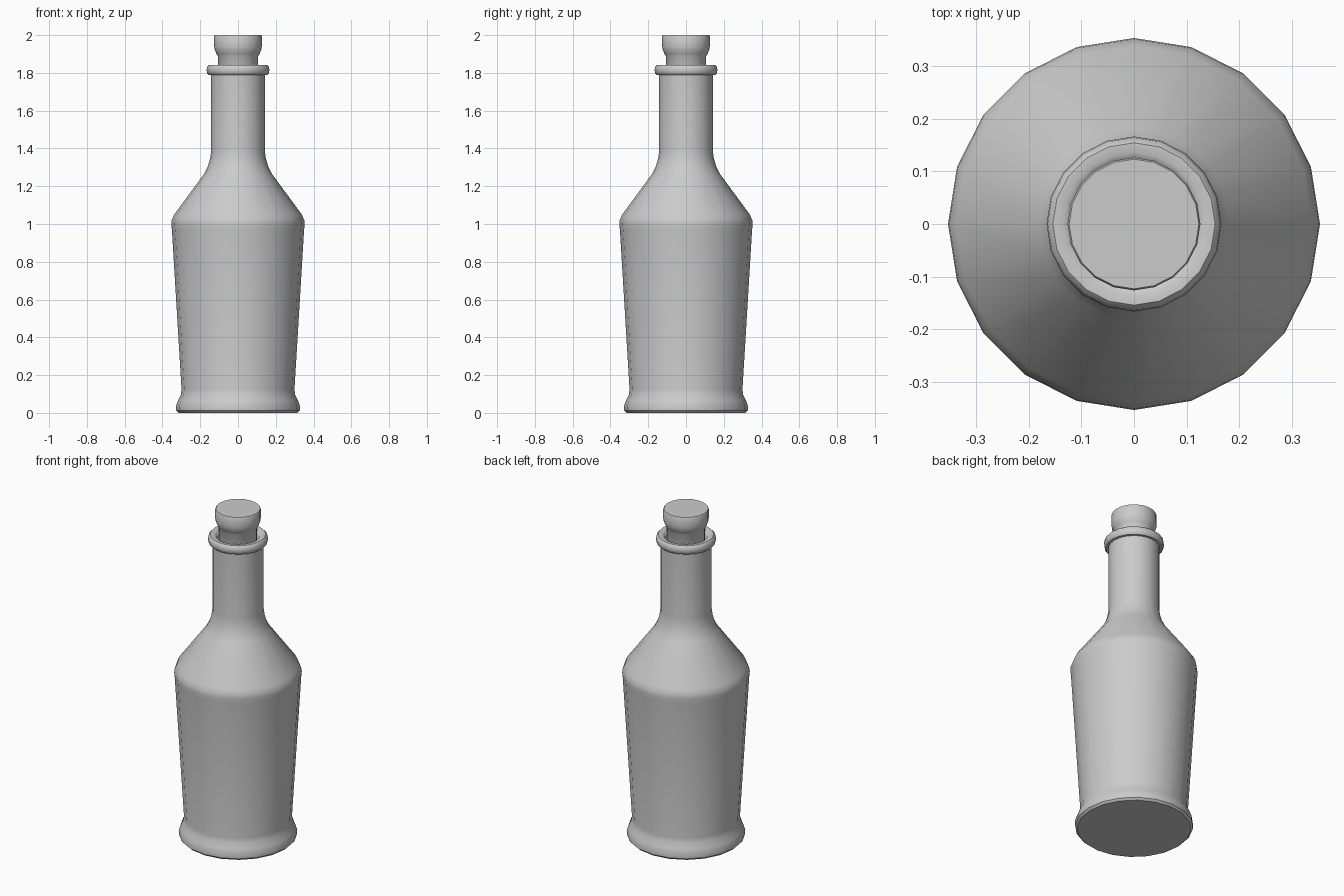
import bpy, bmesh, math

SIDES = 20
cube = bpy.data.objects.get("Cube")
if cube:
    bpy.data.objects.remove(cube, do_unlink=True)

grey = bpy.data.materials.new("light grey")
grey.use_nodes = True
color = (0.6, 0.6, 0.6, 1)
grey.diffuse_color = color
grey.node_tree.nodes["Principled BSDF"].inputs["Base Color"].default_value = color


def lathe(name, profile):
    """Revolve (radius, height) points and cap both ends."""
    bm = bmesh.new()
    rings = []
    for r, z in profile:
        rings.append([bm.verts.new((r * math.cos(math.tau * i / SIDES),
                                    r * math.sin(math.tau * i / SIDES), z))
                      for i in range(SIDES)])
    for low, high in zip(rings, rings[1:]):
        for i in range(SIDES):
            j = (i + 1) % SIDES
            bm.faces.new((low[i], low[j], high[j], high[i]))
    bm.faces.new(rings[0][::-1])
    bm.faces.new(rings[-1])
    bmesh.ops.recalc_face_normals(bm, faces=bm.faces)
    mesh = bpy.data.meshes.new(name)
    bm.to_mesh(mesh)
    bm.free()
    mesh.materials.append(grey)
    obj = bpy.data.objects.new(name, mesh)
    bpy.context.collection.objects.link(obj)
    bpy.ops.object.select_all(action="DESELECT")
    obj.select_set(True)
    bpy.context.view_layer.objects.active = obj
    bpy.ops.object.shade_smooth_by_angle(angle=math.radians(40))
    return obj


# Flared foot, tapering body, shoulder, neck and rolled lip with an open mouth
lathe("bottle_body", [
    (0.315, 0), (0.327, 0.012), (0.328, 0.035), (0.318, 0.065), (0.303, 0.095),
    (0.299, 0.125), (0.35, 0.97), (0.353, 1.0), (0.351, 1.02), (0.338, 1.05),
    (0.18, 1.265), (0.16, 1.305), (0.147, 1.35), (0.142, 1.39), (0.142, 1.79),
    (0.156, 1.79), (0.164, 1.798), (0.166, 1.815), (0.164, 1.832),
    (0.154, 1.842), (0.135, 1.842), (0.122, 1.835), (0.112, 1.815),
    (0.108, 1.78)])

# Stopper with a narrow stem and wider flat head
lathe("stopper", [
    (0.105, 1.75), (0.107, 1.89), (0.114, 1.9), (0.124, 1.925),
    (0.126, 1.94), (0.126, 1.995), (0.123, 2.0)])
